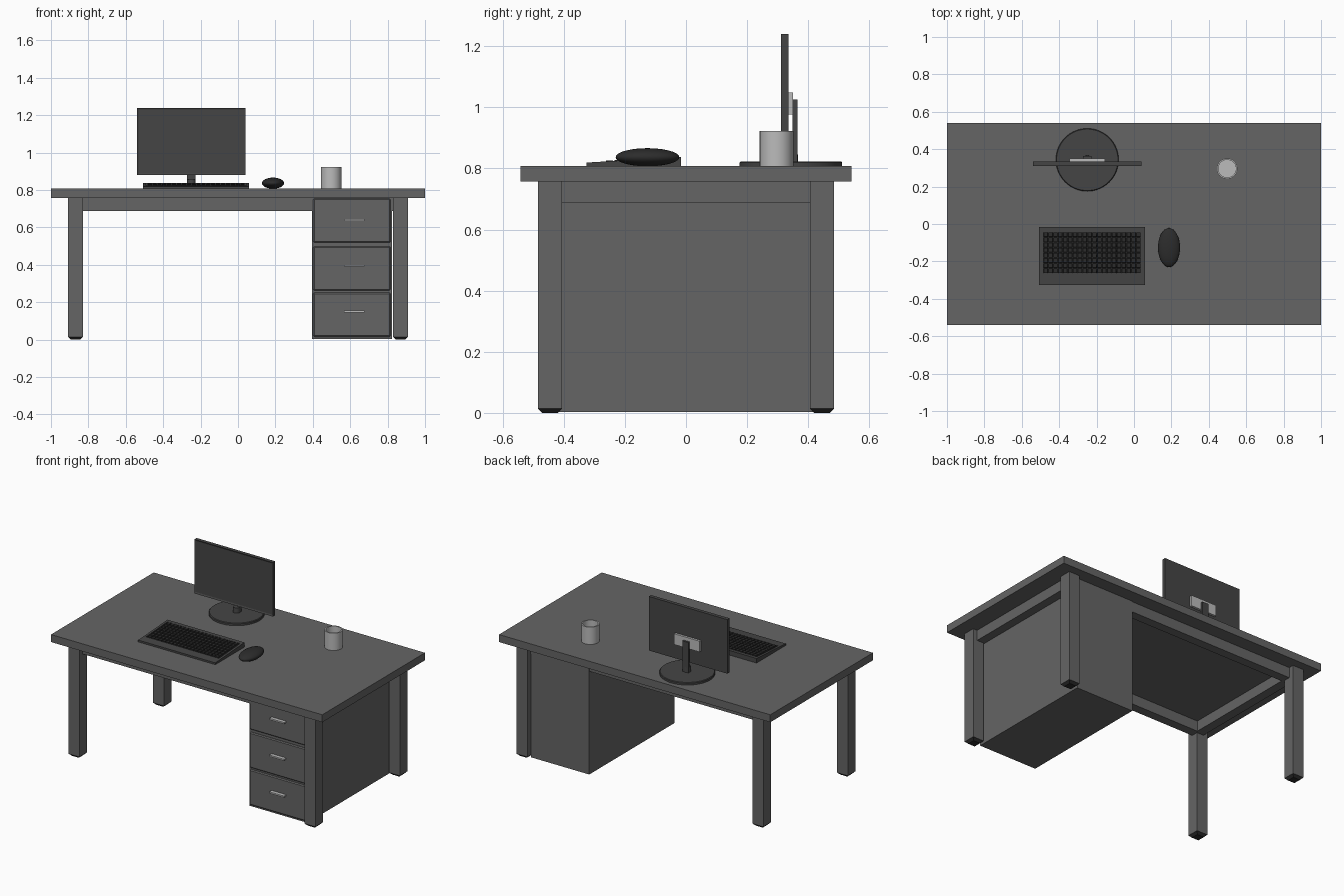
import bpy, bmesh, math
from mathutils import Vector

if "Cube" in bpy.data.objects:
    bpy.data.objects.remove(bpy.data.objects["Cube"])


def material(name, v):
    m = bpy.data.materials.new(name)
    m.diffuse_color = (v, v, v, 1)
    m.use_nodes = True
    m.node_tree.nodes["Principled BSDF"].inputs["Base Color"].default_value = m.diffuse_color
    return m


WOOD = material("desk_grey", 0.13)
DARK = material("dark_plastic", 0.06)
BLACK = material("black_plastic", 0.025)
METAL = material("light_metal", 0.5)


def finish(name, bm, mat, smooth=False):
    bmesh.ops.recalc_face_normals(bm, faces=bm.faces)
    me = bpy.data.meshes.new(name)
    bm.to_mesh(me)
    bm.free()
    ob = bpy.data.objects.new(name, me)
    bpy.context.collection.objects.link(ob)
    me.materials.append(mat)
    if smooth:
        bpy.ops.object.select_all(action='DESELECT')
        ob.select_set(True)
        bpy.context.view_layer.objects.active = ob
        bpy.ops.object.shade_smooth_by_angle(angle=math.radians(35))
    return ob


def add_box(bm, lo, hi, taper=0.0):
    """Box from corner to corner; taper pulls the bottom edges inwards."""
    lo, hi = Vector(lo), Vector(hi)
    mid, size = (lo + hi) / 2, hi - lo
    for v in bmesh.ops.create_cube(bm, size=1)["verts"]:
        if v.co.z < 0 and taper:
            v.co.x *= 1 - 2 * taper / size.x
            v.co.y *= 1 - 2 * taper / size.y
        v.co = mid + v.co * size


def box(name, lo, hi, mat, taper=0.0):
    bm = bmesh.new()
    add_box(bm, lo, hi, taper)
    return finish(name, bm, mat)


def lathe(name, profile, centre, mat, steps=48):
    """Spin an (r, z) profile around a vertical axis."""
    bm = bmesh.new()
    vs = [bm.verts.new((r, 0, z)) for r, z in profile]
    es = [bm.edges.new(p) for p in zip(vs, vs[1:])]
    bmesh.ops.spin(bm, geom=vs + es, cent=(0, 0, 0), axis=(0, 0, 1),
                   angle=2 * math.pi, steps=steps)
    bmesh.ops.remove_doubles(bm, verts=bm.verts, dist=1e-5)
    ob = finish(name, bm, mat, smooth=True)
    ob.location = centre
    return ob


# Table top
UNDER, TOP = 0.757, 0.807
box("table_top", (-1, -0.541, UNDER), (1, 0.541, TOP), WOOD)

# Legs with tapered feet
for sx, side in ((-1, "left"), (1, "right")):
    for sy, end in ((-1, "front"), (1, "back")):
        x, y = 0.87 * sx, 0.445 * sy
        box(f"{end}_{side}_leg", (x - .04, y - .04, .015), (x + .04, y + .04, UNDER), WOOD)
        box(f"{end}_{side}_foot", (x - .04, y - .04, 0), (x + .04, y + .04, .015), BLACK, 0.015)

# Aprons under the top
for s, end in ((-1, "front"), (1, "back")):
    box(f"{end}_apron", (-0.83, .42 * s - .03, .688), (0.83, .42 * s + .03, UNDER), WOOD)
for s, side in ((-1, "left"), (1, "right")):
    box(f"{side}_apron", (.85 * s - .03, -.405, .688), (.85 * s + .03, .405, UNDER), WOOD)

# Drawer cabinet, drawer fronts and handles
box("drawer_cabinet", (0.395, -0.445, 0.003), (0.823, 0.455, UNDER), WOOD)
for i, z in enumerate((0.133, 0.381, 0.636)):
    front = box(f"drawer_front_{i + 1}", (0.402, -0.456, z - .118), (0.816, -0.44, z + .118), WOOD)
    bev = front.modifiers.new("bevel", 'BEVEL')
    bev.width, bev.segments = 0.006, 1
    hz = (0.15, 0.395, 0.64)[i]
    box(f"drawer_handle_{i + 1}", (0.567, -0.48, hz - .005), (0.675, -0.452, hz + .005), METAL)

# Monitor: casing with an inset screen
bm = bmesh.new()
add_box(bm, (-0.54, 0.311, 0.879), (0.04, 0.335, 1.239))
bm.normal_update()
screen = min(bm.faces, key=lambda f: f.calc_center_median().y)
bmesh.ops.inset_region(bm, faces=[screen], thickness=0.014, depth=0)
for v in screen.verts:
    v.co.y += 0.004
finish("monitor", bm, DARK)

# Monitor mount and stand
box("monitor_mount", (-0.345, 0.335, 0.977), (-0.155, 0.35, 1.049), METAL)
box("monitor_neck", (-0.272, 0.349, 0.815), (-0.228, 0.364, 1.026), DARK)
lathe("stand_collar", [(0, .012), (.024, .012), (.022, .05), (0, .05)], (-0.25, 0.343, TOP), DARK, 24)
lathe("stand_base", [(0, 0), (.168, 0), (.168, .012), (.164, .016), (0, .016)],
      (-0.25, 0.343, TOP), DARK, 64)

# Keyboard: sloping body with a sunken key bed
KX0, KX1, KY0, KY1 = -0.508, 0.06, -0.325, -0.017
KZ0, SLOPE = 0.819, 0.06


def deck(y):
    return KZ0 + (y - KY0) * SLOPE


bm = bmesh.new()
add_box(bm, (KX0, KY0, TOP), (KX1, KY1, KZ0))
for v in bm.verts:
    if v.co.z > TOP + .005:
        v.co.z = deck(v.co.y)
bm.normal_update()
bed = max(bm.faces, key=lambda f: f.calc_center_median().z)
bmesh.ops.inset_region(bm, faces=[bed], thickness=0.022, depth=0)
BED0, BED1 = -0.266, -0.041
for v in bed.verts:
    v.co.y = BED0 if v.co.y < -0.15 else BED1
    v.co.z = deck(v.co.y)
well = bmesh.ops.extrude_discrete_faces(bm, faces=[bed])["faces"]
for v in well[0].verts:
    v.co.z -= 0.006
finish("keyboard_body", bm, DARK)

# Keys in a regular grid
bm = bmesh.new()
COLS, ROWS = 20, 8
px, py = 0.522 / COLS, (BED1 - BED0 - .004) / ROWS
for r in range(ROWS):
    for c in range(COLS):
        x, y = -0.485 + (c + .5) * px, BED0 + .002 + (r + .5) * py
        z = deck(y)
        add_box(bm, (x - .01, y - .011, z - .007), (x + .01, y + .011, z + .003), -0.002)
finish("keyboard_keys", bm, BLACK)

# Mouse: flattened rounded body
bm = bmesh.new()
bmesh.ops.create_uvsphere(bm, u_segments=40, v_segments=24, radius=1)
for v in bm.verts:
    v.co = (0.187 + .059 * v.co.x, -0.126 + .104 * v.co.y, 0.8365 + .0295 * v.co.z)
finish("mouse", bm, BLACK, smooth=True)

# Hollow cup
lathe("cup", [(0, 0), (.055, 0), (.055, .115), (.047, .115), (.047, .01), (0, .01)],
      (0.498, 0.296, TOP), METAL)
